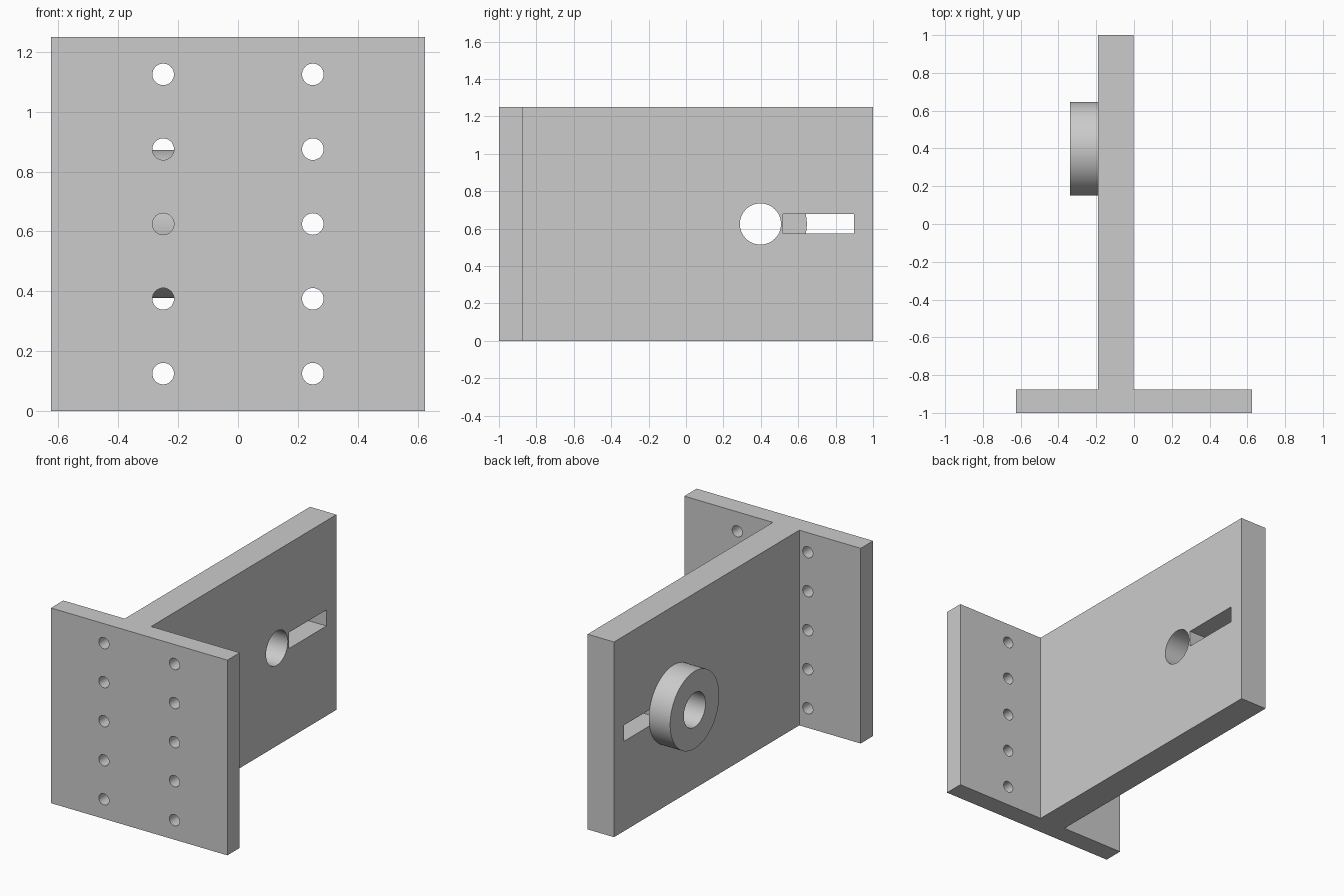
import bpy, bmesh, math
from mathutils import Matrix, Vector

if "Cube" in bpy.data.objects:
    bpy.data.objects.remove(bpy.data.objects["Cube"], do_unlink=True)

# Single plain grey
grey = bpy.data.materials.new("plain_grey")
grey.use_nodes = True
colour = (0.6, 0.6, 0.6, 1)
grey.diffuse_color = colour
grey.node_tree.nodes["Principled BSDF"].inputs["Base Color"].default_value = colour

HEIGHT = 1.25
MID = HEIGHT / 2
BORE_Y, BORE_R = 0.398, 0.11
WEB_RIGHT, WEB_LEFT = -0.19, -0.003
BOSS_END = -0.34


def make_object(name, bm):
    bmesh.ops.recalc_face_normals(bm, faces=bm.faces)
    mesh = bpy.data.meshes.new(name)
    bm.to_mesh(mesh)
    bm.free()
    mesh.materials.append(grey)
    obj = bpy.data.objects.new(name, mesh)
    bpy.context.collection.objects.link(obj)
    return obj


def add_cylinder(bm, centre, radius, length, axis, segments=64):
    turn = Vector((0, 0, 1)).rotation_difference(Vector(axis)).to_matrix().to_4x4()
    bmesh.ops.create_cone(bm, cap_ends=True, segments=segments, radius1=radius,
                          radius2=radius, depth=length,
                          matrix=Matrix.Translation(centre) @ turn)


def cut(obj, cutter):
    cutter.hide_render = True
    mod = obj.modifiers.new("cut", 'BOOLEAN')
    mod.operation = 'DIFFERENCE'
    mod.solver = 'EXACT'
    mod.object = cutter
    bpy.ops.object.select_all(action='DESELECT')
    bpy.context.view_layer.objects.active = obj
    obj.select_set(True)
    bpy.ops.object.modifier_apply(modifier=mod.name)
    bpy.data.objects.remove(cutter, do_unlink=True)
    bpy.ops.object.shade_smooth_by_angle(angle=math.radians(30))


# T-shaped bracket: front flange and upright web in one extrusion
profile = [(-0.625, -1), (0.625, -1), (0.625, -0.875), (WEB_LEFT, -0.875),
           (WEB_LEFT, 1), (WEB_RIGHT, 1), (WEB_RIGHT, -0.875), (-0.625, -0.875)]
bm = bmesh.new()
base = bm.faces.new([bm.verts.new((x, y, 0)) for x, y in profile])
top = bmesh.ops.extrude_face_region(bm, geom=[base])
bmesh.ops.translate(bm, vec=(0, 0, HEIGHT),
                    verts=[v for v in top["geom"] if isinstance(v, bmesh.types.BMVert)])
bracket = make_object("t_bracket", bm)

# Flange bolt holes, web bore and web slot
bm = bmesh.new()
for x in (-0.25, 0.25):
    for i in range(5):
        add_cylinder(bm, (x, -0.94, MID + (i - 2) * 0.25), 0.036, 0.3, (0, 1, 0), 32)
add_cylinder(bm, (-0.1, BORE_Y, MID), BORE_R, 0.6, (1, 0, 0))
bmesh.ops.create_cube(bm, size=1, matrix=Matrix.Translation((-0.1, 0.709, MID + 0.002))
                      @ Matrix.Diagonal((0.6, 0.38, 0.103, 1)))
cut(bracket, make_object("bracket_cutter", bm))

# Round boss on the right side of the web
bm = bmesh.new()
add_cylinder(bm, ((BOSS_END + WEB_RIGHT) / 2, BORE_Y, MID), 0.248,
             WEB_RIGHT - BOSS_END, (1, 0, 0), 96)
boss = make_object("boss_ring", bm)
bm = bmesh.new()
add_cylinder(bm, (-0.25, BORE_Y, MID), BORE_R, 0.6, (1, 0, 0))
cut(boss, make_object("boss_cutter", bm))
